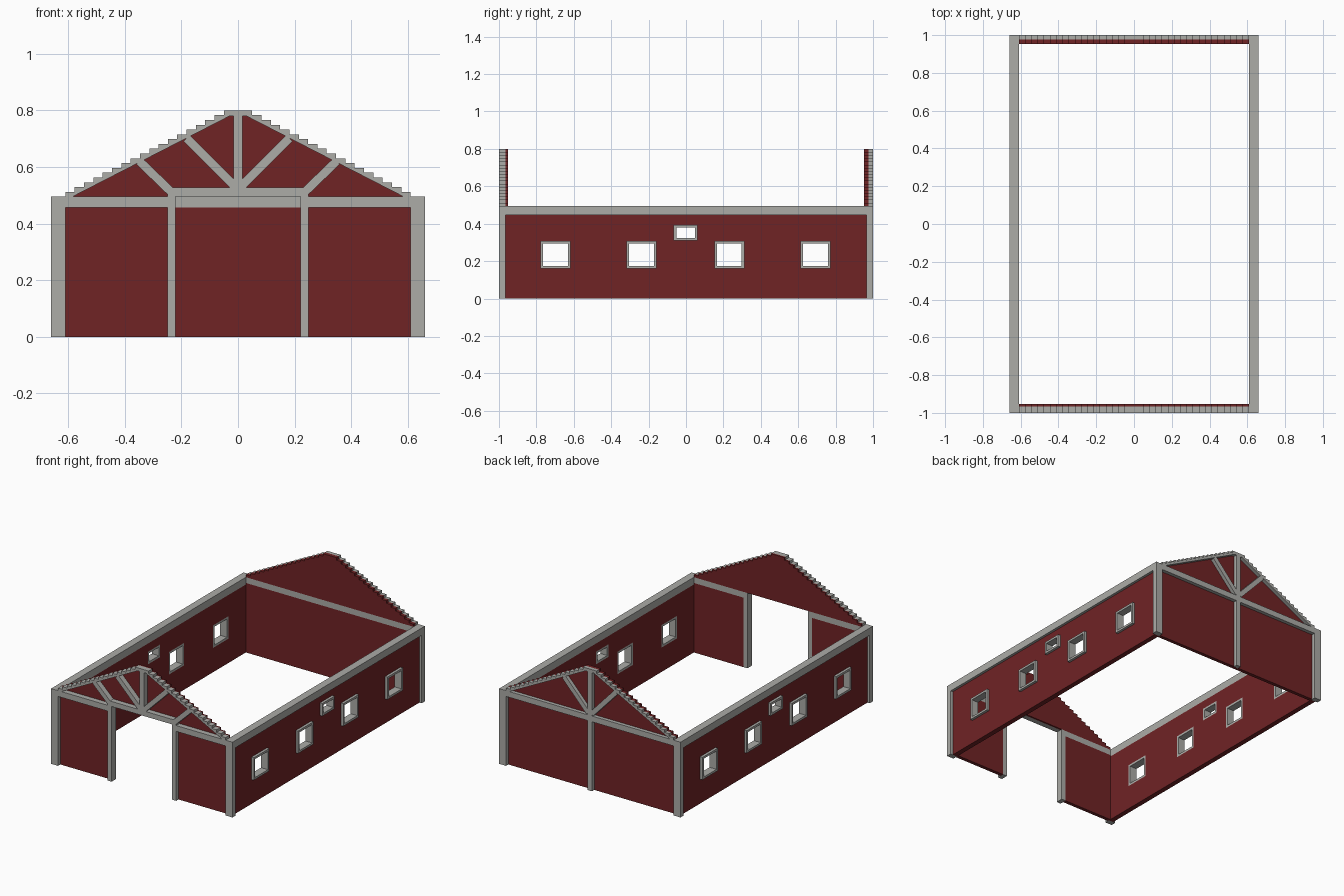
import bpy, bmesh, math
from mathutils import Vector

cube = bpy.data.objects.get("Cube")
if cube:
    bpy.data.objects.remove(cube, do_unlink=True)


def material(name, rgb):
    m = bpy.data.materials.new(name)
    m.use_nodes = True
    col = (*rgb, 1.0)
    m.diffuse_color = col
    m.node_tree.nodes["Principled BSDF"].inputs["Base Color"].default_value = col
    return m


RED = material("barn red", (0.162, 0.0168, 0.0185))
GREY = material("stone grey", (0.412, 0.412, 0.390))


def finish(name, bm, mat):
    bmesh.ops.recalc_face_normals(bm, faces=bm.faces)
    me = bpy.data.meshes.new(name)
    bm.to_mesh(me)
    bm.free()
    me.materials.append(mat)
    ob = bpy.data.objects.new(name, me)
    bpy.context.collection.objects.link(ob)
    return ob


def extrude(bm, vec):
    r = bmesh.ops.extrude_face_region(bm, geom=bm.faces[:])
    verts = [g for g in r["geom"] if isinstance(g, bmesh.types.BMVert)]
    bmesh.ops.translate(bm, verts=verts, vec=vec)


def prism(name, pts, y0, y1, mat):
    """Extrude an x-z outline from y0 to y1."""
    bm = bmesh.new()
    bm.faces.new([bm.verts.new((x, y0, z)) for x, z in pts])
    extrude(bm, (0, y1 - y0, 0))
    return finish(name, bm, mat)


def box(name, x, y, z, mat):
    return prism(name, [(x[0], z[0]), (x[1], z[0]), (x[1], z[1]), (x[0], z[1])],
                 y[0], y[1], mat)


def bar(name, a, b, width, y0, y1, mat):
    """Straight timber between two x-z points."""
    a, b = Vector(a), Vector(b)
    d = (b - a).normalized()
    n = Vector((-d.y, d.x)) * width / 2
    return prism(name, [a - n, b - n, b + n, a + n], y0, y1, mat)


def pierced(name, x0, x1, y, z, holes, mat):
    """Wall slab in the y-z plane with rectangular holes."""
    ys = sorted({*y, *[v for h in holes for v in h[:2]]})
    zs = sorted({*z, *[v for h in holes for v in h[2:]]})
    bm = bmesh.new()
    grid = {(u, v): bm.verts.new((x0, u, v)) for u in ys for v in zs}
    for u0, u1 in zip(ys, ys[1:]):
        for v0, v1 in zip(zs, zs[1:]):
            cu, cv = (u0 + u1) / 2, (v0 + v1) / 2
            if not any(h[0] < cu < h[1] and h[2] < cv < h[3] for h in holes):
                bm.faces.new([grid[u0, v0], grid[u1, v0], grid[u1, v1], grid[u0, v1]])
    bmesh.ops.delete(bm, geom=[v for v in bm.verts if not v.link_faces], context='VERTS')
    extrude(bm, (x1 - x0, 0, 0))
    return finish(name, bm, mat)


W, L, H = 0.66, 1.0, 0.495       # half width, half length, wall height
IX, IY = 0.61, 0.953             # inner wall faces
BEAM = 0.457                     # underside of the end beams

# Side walls with framed windows
windows = [(c - 0.08, c + 0.08, 0.16, 0.308) for c in (-0.698, -0.238, 0.232, 0.692)]
windows.append((-0.066, 0.062, 0.31, 0.393))
for side, s in (("left", 1), ("right", -1)):
    pierced(f"{side}_wall", s * IX, s * 0.643, (-0.966, 0.966), (0, 0.447), windows, RED)
    box(f"{side}_top_beam", sorted((s * IX, s * W)), (-L, L), (0.447, H), GREY)
    for i, (a, b, c, d) in enumerate(windows):
        t = 0.014
        pierced(f"{side}_window_frame_{i + 1}", s * IX, s * W, (a, b), (c, d),
                [(a + t, b - t, c + t, d - t)], GREY)
    for end, e in (("front", -1), ("back", 1)):
        box(f"{end}_{side}_corner_post", sorted((s * IX, s * W)),
            sorted((e * 0.966, e * L)), (0, 0.447), GREY)

# Front wall beside the wide doorway
for side, s in (("left", 1), ("right", -1)):
    box(f"front_{side}_panel", sorted((s * 0.25, s * IX)), (-0.976, -IY), (0, BEAM), RED)
    box(f"front_{side}_beam", sorted((s * 0.25, s * IX)), (-L, -IY), (BEAM, H), GREY)
    box(f"{side}_door_post", sorted((s * 0.22, s * 0.25)), (-L, -IY), (0, H), GREY)

# Back wall
box("back_panel", (-IX, IX), (IY, 0.976), (0, BEAM), RED)
box("back_beam", (-IX, IX), (IY, L), (BEAM, H), GREY)
box("back_centre_post", (-0.016, 0.016), (0.97, L), (0, BEAM), GREY)

# Stepped gable outline, from the right eave over the ridge to the left eave
STEPS = 18
run, rise = 0.56 / (STEPS - 1), 0.305 / STEPS
half = []
for i in range(STEPS):
    x = -IX + run * i
    half += [(x, H + rise * i), (x, H + rise * (i + 1))]
outline = half + [(-x, z) for x, z in reversed(half)]
inner = [(0.585, H), (0.03, 0.78), (-0.03, 0.78), (-0.585, H)]

# Gables: red backing, stepped rim and king post
for end, e, face in (("front", -1, 0.965), ("back", 1, 0.976)):
    prism(f"{end}_gable_panel", outline, e * IY, e * face, RED)
    prism(f"{end}_gable_rim", outline + inner, e * face, e * L, GREY)
    box(f"{end}_king_post", (-0.016, 0.016), sorted((e * face, e * L)), (H, 0.785), GREY)

# Fan of braces on each gable
box("door_lintel", (-0.25, 0.25), (-L, -0.965), (H, 0.528), GREY)
for side, s in (("left", 1), ("right", -1)):
    bar(f"front_{side}_inner_brace", (s * 0.0, 0.52), (s * 0.182, 0.702), 0.031,
        -L, -0.965, GREY)
    bar(f"front_{side}_outer_brace", (s * 0.232, 0.508), (s * 0.348, 0.620), 0.031,
        -L, -0.965, GREY)
    bar(f"back_{side}_brace", (s * 0.012, 0.507), (s * 0.19, 0.698), 0.031,
        0.976, L, GREY)
